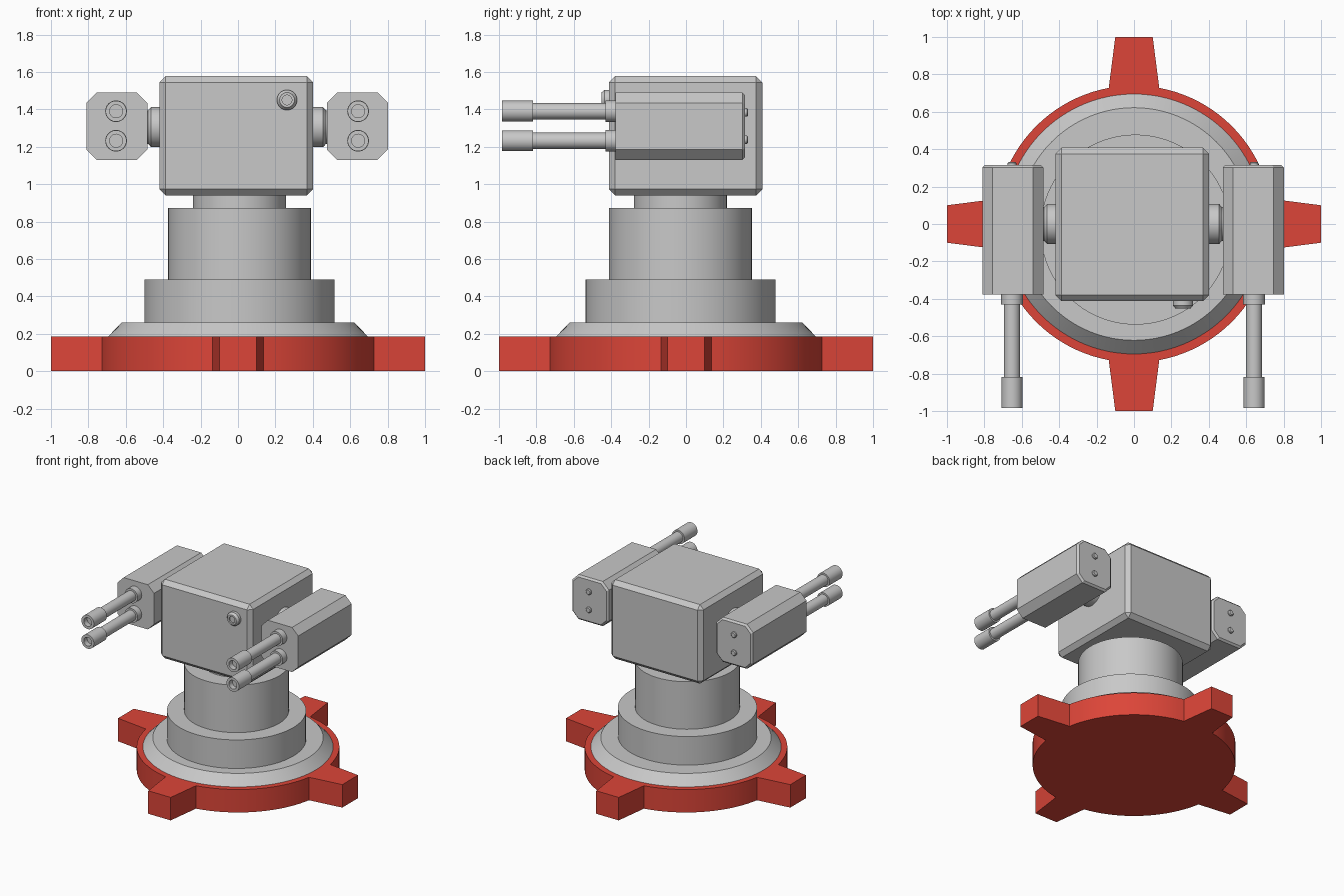
import bpy, bmesh, math
from mathutils import Matrix, Vector

if "Cube" in bpy.data.objects:
    bpy.data.objects.remove(bpy.data.objects["Cube"])


def material(name, rgb):
    m = bpy.data.materials.new(name)
    m.diffuse_color = (*rgb, 1)
    m.use_nodes = True
    m.node_tree.nodes["Principled BSDF"].inputs["Base Color"].default_value = m.diffuse_color
    return m


GREY = material("light grey metal", (0.58, 0.58, 0.58))
RED = material("red paint", (0.72, 0.06, 0.04))


def finish(name, bm, mat, smooth=True):
    bmesh.ops.recalc_face_normals(bm, faces=bm.faces)
    me = bpy.data.meshes.new(name)
    bm.to_mesh(me)
    bm.free()
    ob = bpy.data.objects.new(name, me)
    bpy.context.collection.objects.link(ob)
    me.materials.append(mat)
    if smooth:
        bpy.ops.object.select_all(action='DESELECT')
        ob.select_set(True)
        bpy.context.view_layer.objects.active = ob
        bpy.ops.object.shade_smooth_by_angle(angle=math.radians(25))
    return ob


def lathe(name, profile, loc, axis=(0, 0, 1), mat=GREY, n=64):
    """Revolve (radius, height) points about an axis through loc."""
    bm = bmesh.new()
    rings = []
    for r, h in profile:
        if r == 0:
            rings.append([bm.verts.new((0, 0, h))])
        else:
            rings.append([bm.verts.new((r * math.cos(2 * math.pi * i / n),
                                        r * math.sin(2 * math.pi * i / n), h)) for i in range(n)])
    for a, b in zip(rings, rings[1:]):
        for i in range(n):
            j = (i + 1) % n
            vs = [a[i % len(a)], a[j % len(a)], b[j % len(b)], b[i % len(b)]]
            bm.faces.new(list(dict.fromkeys(vs)))
    rot = Vector((0, 0, 1)).rotation_difference(Vector(axis)).to_matrix().to_4x4()
    bm.transform(Matrix.Translation(loc) @ rot)
    return finish(name, bm, mat)


def bevelled_box(name, lo, hi, bevel):
    bm = bmesh.new()
    bmesh.ops.create_cube(bm, size=1)
    for v in bm.verts:
        v.co = [lo[k] if v.co[k] < 0 else hi[k] for k in range(3)]
    bmesh.ops.bevel(bm, geom=bm.edges[:], offset=bevel, segments=1, affect='EDGES')
    return finish(name, bm, GREY, False)


# Red base: disc with four tapering feet
R, foot = 0.74, 0.135
a0 = math.asin(foot / R)
bm = bmesh.new()
outline = []
for q in range(4):
    turn = Matrix.Rotation(q * math.pi / 2, 3, 'Z')
    pts = [(1, -0.1), (1, 0.1)]
    steps = 20
    for i in range(steps + 1):
        a = a0 + (math.pi / 2 - 2 * a0) * i / steps
        pts.append((R * math.cos(a), R * math.sin(a)))
    outline += [turn @ Vector((x, y, 0)) for x, y in pts]
face = bm.faces.new([bm.verts.new(p) for p in outline])
top = bmesh.ops.extrude_face_region(bm, geom=[face])['geom']
for v in top:
    if isinstance(v, bmesh.types.BMVert):
        v.co.z = 0.185
finish("base_with_feet", bm, RED)

# Sloped plate on the base, then the stepped column
lathe("sloped_plate", [(0, 0.17), (0.695, 0.17), (0.695, 0.185), (0.622, 0.26), (0, 0.26)], (0, 0, 0), n=96)
C = (0.008, -0.03, 0)
lathe("lower_drum", [(0, 0.25), (0.508, 0.25), (0.508, 0.49), (0, 0.49)], C, n=96)
lathe("upper_drum", [(0, 0.48), (0.382, 0.48), (0.382, 0.873), (0, 0.873)], C)
lathe("neck", [(0, 0.86), (0.248, 0.86), (0.248, 0.96), (0, 0.96)], C)

# Head
bevelled_box("head", (-0.42, -0.413, 0.94), (0.402, 0.408, 1.577), 0.033)

# Sensor on the head's front
lathe("front_sensor", [(0, -0.02), (0.054, -0.02), (0.054, 0.022), (0.04, 0.04), (0.026, 0.04),
                       (0.026, 0.028), (0, 0.028)], (0.262, -0.413, 1.45), (0, -1, 0), n=32)

MID = -0.005
for side, label in ((-1, "left"), (1, "right")):
    # Axle joining head and gun pod
    lathe(label + "_axle", [(0, 0.36), (0.107, 0.36), (0.107, 0.46), (0.09, 0.475), (0.09, 0.52), (0, 0.52)],
          (MID, 0, 1.305), (side, 0, 0))

    # Eight-sided gun pod with a bevelled back rim
    cx, cz = MID + side * 0.643, 1.31
    bm = bmesh.new()
    rings = []
    for y, d in ((-0.377, 0), (0.302, 0), (0.316, 0.014)):
        w, h, c = 0.163 - d, 0.18 - d, 0.055 - d * 0.5
        pts = [(w, h - c), (w - c, h), (c - w, h), (-w, h - c), (-w, c - h), (c - w, -h), (w - c, -h), (w, c - h)]
        rings.append([bm.verts.new((cx + x, y, cz + z)) for x, z in pts])
    for a, b in zip(rings, rings[1:]):
        for i in range(8):
            bm.faces.new((a[i], a[i - 1], b[i - 1], b[i]))
    bm.faces.new(rings[0])
    bm.faces.new(rings[-1])
    finish(label + "_gun_pod", bm, GREY, False)

    # Paired barrels with collars and hollow muzzles, bolts behind
    for z, row in ((1.39, "upper"), (1.232, "lower")):
        x = MID + side * 0.647
        lathe(f"{label}_{row}_barrel",
              [(0, 0.36), (0.058, 0.36), (0.058, 0.43), (0.043, 0.43), (0.043, 0.818), (0.056, 0.818),
               (0.056, 0.983), (0.035, 0.983), (0.035, 0.94), (0, 0.94)], (x, 0, z), (0, -1, 0), n=32)
        lathe(f"{label}_{row}_bolt", [(0, 0.3), (0.023, 0.3), (0.023, 0.325), (0.017, 0.331), (0, 0.331)],
              (x, 0, 1.31 + (z - 1.31) * 0.92), (0, 1, 0), n=20)
